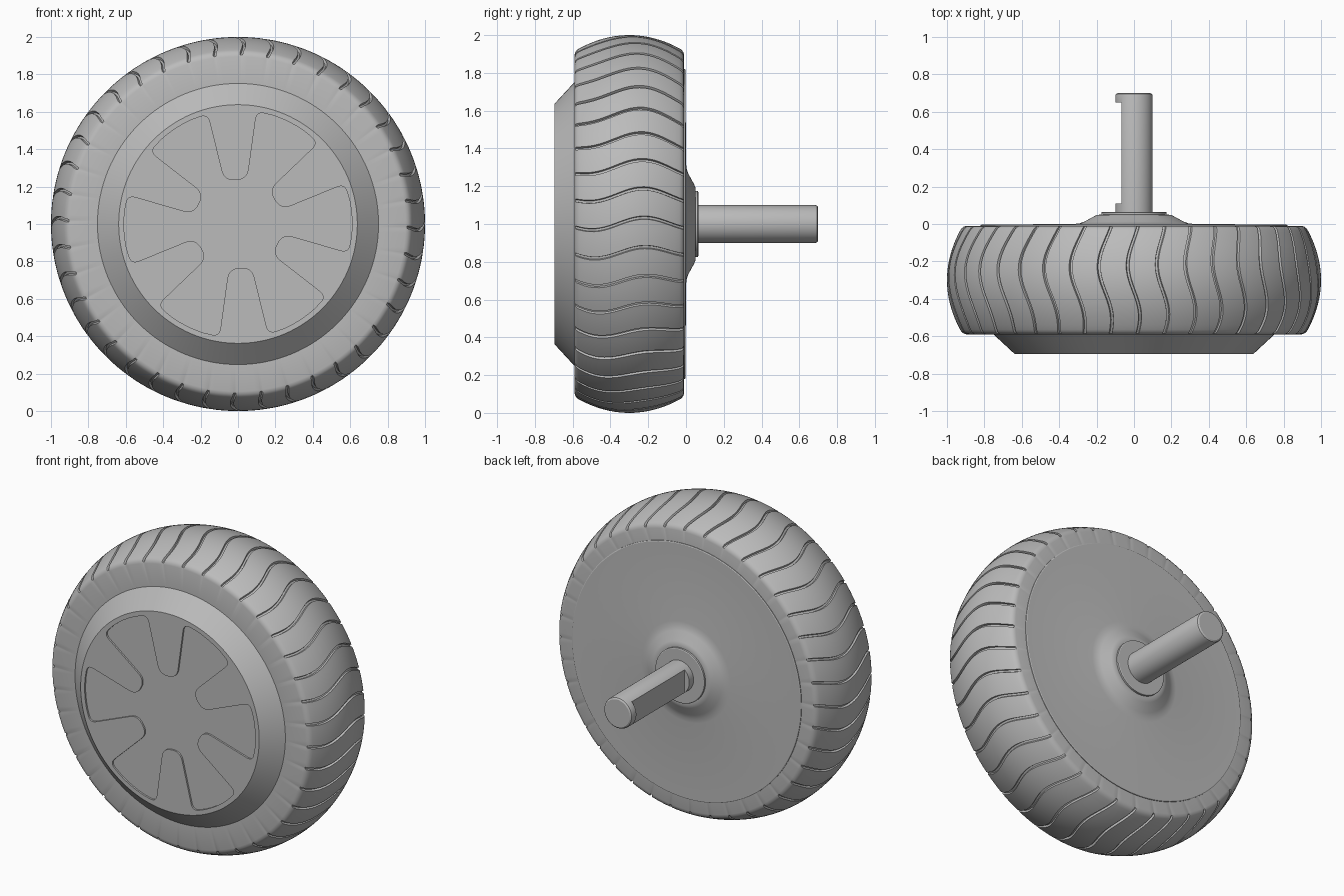
import bpy, bmesh, math
from mathutils import Vector

if "Cube" in bpy.data.objects:
    bpy.data.objects.remove(bpy.data.objects["Cube"])

AXLE_Z = 1.0
grey = bpy.data.materials.new("plain_grey")
grey.use_nodes = True
grey.diffuse_color = (0.5, 0.5, 0.5, 1)
grey.node_tree.nodes["Principled BSDF"].inputs["Base Color"].default_value = (0.5, 0.5, 0.5, 1)


def finish(name, bm):
    bmesh.ops.recalc_face_normals(bm, faces=bm.faces)
    mesh = bpy.data.meshes.new(name)
    bm.to_mesh(mesh)
    bm.free()
    mesh.materials.append(grey)
    ob = bpy.data.objects.new(name, mesh)
    bpy.context.collection.objects.link(ob)
    return ob


def activate(ob):
    bpy.ops.object.select_all(action='DESELECT')
    ob.select_set(True)
    bpy.context.view_layer.objects.active = ob


def smooth(ob, degrees=30):
    activate(ob)
    bpy.ops.object.shade_smooth_by_angle(angle=math.radians(degrees))


def polar(r, a, y):
    return Vector((r * math.cos(a), y, AXLE_Z + r * math.sin(a)))


def bridge(bm, rings, closed=False):
    pairs = list(zip(rings, rings[1:]))
    if closed:
        pairs.append((rings[-1], rings[0]))
    for lo, hi in pairs:
        for i in range(len(lo)):
            j = (i + 1) % len(lo)
            bm.faces.new((lo[i], lo[j], hi[j], hi[i]))


def lathe(name, profile, segs=128):
    """Solid of revolution about the axle from (radius, y) pairs, capped at both ends."""
    bm = bmesh.new()
    rings = [[bm.verts.new(polar(r, math.tau * i / segs, y)) for i in range(segs)]
             for r, y in profile]
    bridge(bm, rings)
    bm.faces.new(rings[0])
    bm.faces.new(rings[-1])
    return finish(name, bm)


def prism(name, points, y0, y1):
    bm = bmesh.new()
    rings = [[bm.verts.new((p.x, y, AXLE_Z + p.y)) for p in points] for y in (y0, y1)]
    bridge(bm, rings)
    bm.faces.new(rings[0])
    bm.faces.new(rings[1])
    return finish(name, bm)


def cut(ob, cutter):
    cutter.hide_render = True
    mod = ob.modifiers.new("cut", 'BOOLEAN')
    mod.operation = 'DIFFERENCE'
    mod.solver = 'EXACT'
    mod.object = cutter
    activate(ob)
    bpy.ops.object.modifier_apply(modifier=mod.name)
    bpy.data.objects.remove(cutter)


def rounded(corners, steps=7):
    """Outline with each (point, trim) corner rounded by a small curve."""
    out = []
    for i, (p, trim) in enumerate(corners):
        if not trim:
            out.append(p)
            continue
        a = p + (corners[i - 1][0] - p).normalized() * trim
        b = p + (corners[(i + 1) % len(corners)][0] - p).normalized() * trim
        for k in range(steps + 1):
            t = k / steps
            out.append(a * (1 - t) ** 2 + p * 2 * t * (1 - t) + b * t * t)
    return out


# Tyre: crowned tread with wavy grooves
GROOVES, LAND, MID, HALF = 40, 5, -0.3, 0.265
DEPTH, WIDTH = 0.014, 0.018


def wave(y):
    return 0.034 * math.cos(math.pi * (y + 0.22) / 0.28)


tread = []
for k in range(21):
    t = -1 + k / 10
    tread.append((1 - 0.07 * t * t, MID + HALF * t, DEPTH))
front_edge = [(0.75, -0.59, 0), (0.895, -0.59, 0), (0.91, -0.586, DEPTH / 2), (0.922, -0.577, DEPTH)]
back_edge = [(r, 2 * MID - y, d) for r, y, d in reversed(front_edge)]
section = front_edge + tread + back_edge

bm = bmesh.new()
pitch = math.tau / GROOVES
columns = []                               # (angle, share of groove depth)
for g in range(GROOVES):
    a = g * pitch
    columns += [(a - WIDTH / 2, 0), (a - WIDTH / 3, 1), (a + WIDTH / 3, 1), (a + WIDTH / 2, 0)]
    columns += [(a + WIDTH / 2 + (pitch - WIDTH) * k / LAND, 0) for k in range(1, LAND)]
rings = [[bm.verts.new(polar(r - d * share, a + wave(y), y)) for a, share in columns]
         for r, y, d in section]
bridge(bm, rings, closed=True)
smooth(finish("tyre", bm), 32)

# Hub: conical front, drum and back plate with a raised boss
hub = lathe("hub", [
    (0.638, -0.695), (0.757, -0.585), (0.757, -0.05), (0.82, -0.05), (0.82, -0.006),
    (0.815, -0.003), (0.32, 0.0), (0.29, 0.004), (0.265, 0.013), (0.21, 0.043),
    (0.195, 0.049), (0.18, 0.05)])

# Shallow six-spoke recess in the hub face
corners = []
tip = Vector((0.235, 0.062))
shoulder = Vector((0.596, 0.131))
for s in range(6):
    mid = math.radians(3 + 60 * s)

    def turned(v, a):
        return Vector((v.x * math.cos(a) - v.y * math.sin(a), v.x * math.sin(a) + v.y * math.cos(a)))

    half = math.radians(30)
    corners.append((turned(tip, mid - half), 0.058))
    corners.append((turned(shoulder, mid - half), 0.045))
    for d in (-9, -4.5, 0, 4.5, 9):
        corners.append((turned(Vector((0.61, 0)), mid + math.radians(d)), 0))
    corners.append((turned(Vector((shoulder.x, -shoulder.y)), mid + half), 0.045))
    corners.append((turned(Vector((tip.x, -tip.y)), mid + half), 0.058))
cut(hub, prism("spoke_cutter", rounded(corners), -0.75, -0.684))
smooth(hub)

# Washer around the axle
smooth(lathe("washer", [(0.175, 0.03), (0.175, 0.062), (0.17, 0.065)], 64))

# Axle shaft with a flat milled on one side
shaft = lathe("axle_shaft", [(0.1, 0.0), (0.1, 0.685), (0.097, 0.694), (0.088, 0.7)], 64)
flat = [Vector(p) for p in ((-0.2, -0.2), (-0.067, -0.2), (-0.067, 0.2), (-0.2, 0.2))]
cut(shaft, prism("flat_cutter", flat, 0.11, 0.65))
smooth(shaft)
